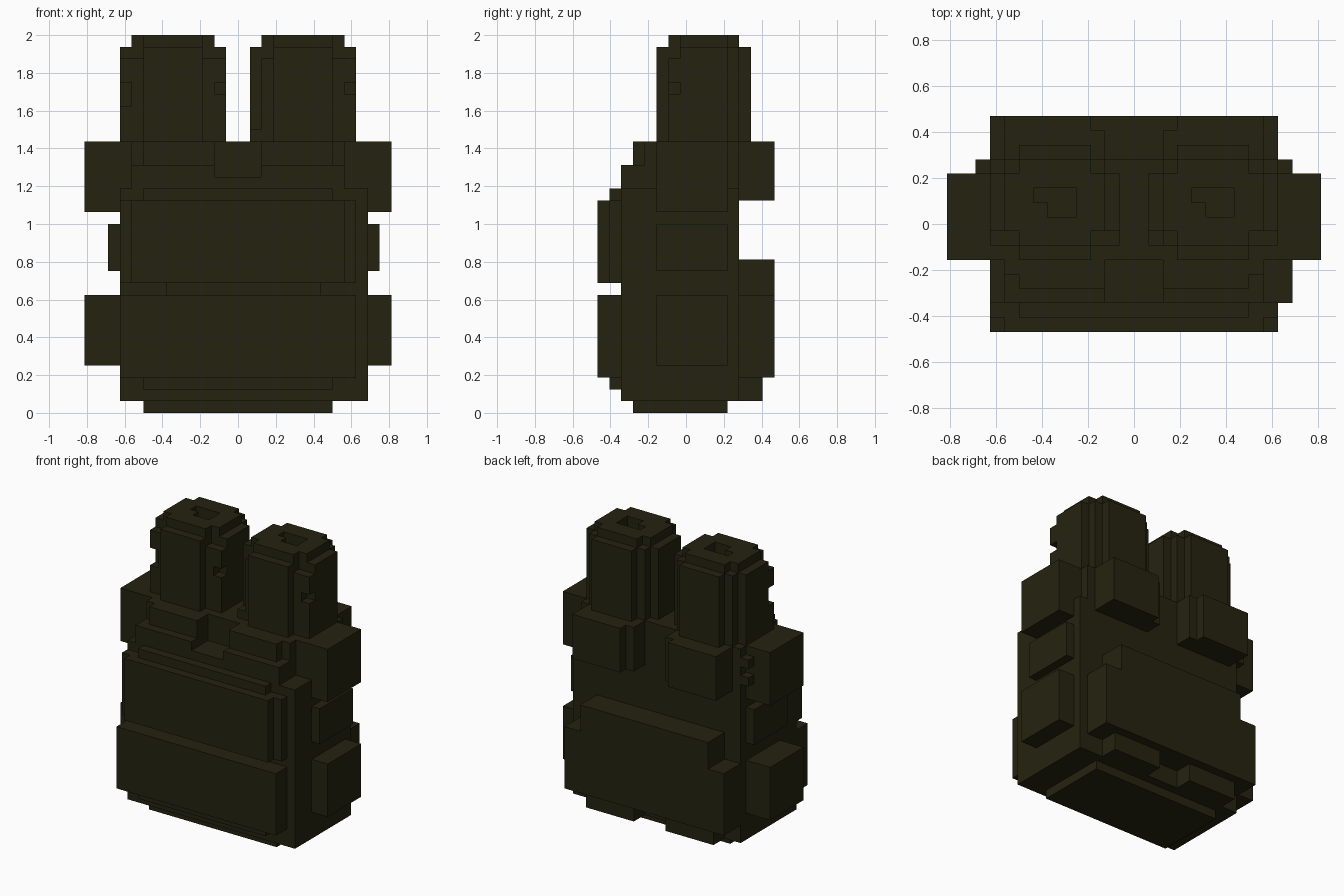
import bpy, bmesh

if "Cube" in bpy.data.objects:
    bpy.data.objects.remove(bpy.data.objects["Cube"])

# Blocky model: every part is a union of boxes on a 1/16 unit grid
S = 1 / 16
mat = bpy.data.materials.new("dark olive")
mat.diffuse_color = (0.018, 0.0165, 0.005, 1)
mat.use_nodes = True
mat.node_tree.nodes["Principled BSDF"].inputs["Base Color"].default_value = mat.diffuse_color

owner = {}   # grid cell -> part name


def cells(b):
    x0, x1, y0, y1, z0, z1 = b
    return {(x, y, z) for x in range(x0, x1) for y in range(y0, y1) for z in range(z0, z1)}


def mirror(b):
    return (-b[1], -b[0]) + tuple(b[2:])


def part(name, adds, cuts=()):
    solid = set()
    for b in adds:
        solid |= cells(b)
    for b in cuts:
        solid -= cells(b)
    for c in solid:
        owner.setdefault(c, name)


def both(name, adds):
    part("right_" + name, adds)
    part("left_" + name, [mirror(b) for b in adds])


# Central body with base, stepped shoulders, neck notch and front groove
part("base", [(-8, 8, 3, 11, 0, 1)])
part("body", [(-10, 11, 2, 12, 1, 19)], [(-6, 7, 2, 4, 10, 11)])
part("shoulders",
     [(-9, 9, 2, 12, 19, 21), (-8, 8, 3, 12, 21, 23),
      (-9, 9, 4, 12, 21, 23), (-10, 10, 5, 12, 19, 23)],
     [(-2, 2, 2, 5, 20, 23)])

# Front panels
part("lower_front_panel", [(-10, 10, 0, 2, 3, 10), (-8, 8, 1, 2, 2, 3)])
part("upper_front_panel", [(-10, 10, 1, 2, 11, 18), (-9, 9, 0, 1, 11, 18), (-8, 8, 1, 2, 18, 19)])

# Side pods and middle bands
both("lower_pod", [(10, 13, 5, 11, 4, 10)])
both("upper_pod", [(10, 13, 5, 11, 17, 23)])
part("right_band", [(11, 12, 5, 11, 12, 16)])
part("left_band", [(-11, -10, 5, 11, 12, 16)])
part("left_studs", [(-11, -10, 11, 12, 21, 22), (-11, -10, 11, 12, 19, 20)])

# Rear pack, its feet and the two upper rear blocks
part("rear_pack", [(-10, 10, 12, 15, 3, 10), (-8, 8, 12, 15, 10, 13)])
both("rear_foot", [(2, 8, 12, 14, 1, 3)])
both("rear_block", [(3, 9, 12, 15, 18, 23), (2, 3, 12, 14, 18, 23)])

# Two upright tubes with a sunken top and small corner chips
chips = {
    "right_tube": (0, [(9, 10, 6, 7, 27, 28), (1, 2, 6, 7, 24, 31)]),
    "left_tube": (-11, [(-10, -9, 6, 7, 26, 28), (-2, -1, 6, 7, 27, 28)]),
}
for name, (dx, extra) in chips.items():
    def sh(b):
        return (b[0] + dx, b[1] + dx) + tuple(b[2:])
    adds = [(1, 10, 6, 11, 23, 30), (1, 10, 7, 11, 30, 31), (2, 9, 6, 12, 23, 30),
            (3, 8, 5, 13, 23, 31), (2, 9, 7, 12, 30, 31),
            (2, 9, 7, 11, 31, 32), (3, 8, 6, 12, 31, 32)]
    holes = [(4, 7, 9, 10, 30, 32), (5, 7, 8, 9, 30, 32)]
    part(name, [sh(b) for b in adds], [sh(b) for b in holes] + extra)

# Turn the outer cell faces of each part into a mesh
for name in dict.fromkeys(owner.values()):
    bm = bmesh.new()
    verts = {}

    def vert(p):
        if p not in verts:
            verts[p] = bm.verts.new((p[0] * S, p[1] * S - 7.5 * S, p[2] * S))
        return verts[p]

    for c in [c for c, n in owner.items() if n == name]:
        for ax in range(3):
            u, v = (ax + 1) % 3, (ax + 2) % 3
            for side in (0, 1):
                nb = list(c)
                nb[ax] += 2 * side - 1
                if tuple(nb) in owner:
                    continue
                quad = []
                for du, dv in ((0, 0), (1, 0), (1, 1), (0, 1)):
                    p = list(c)
                    p[ax] += side
                    p[u] += du
                    p[v] += dv
                    quad.append(vert(tuple(p)))
                bm.faces.new(quad if side else quad[::-1])
    bmesh.ops.dissolve_limit(bm, angle_limit=0.01, verts=bm.verts[:], edges=bm.edges[:])
    me = bpy.data.meshes.new(name)
    bm.to_mesh(me)
    bm.free()
    me.materials.append(mat)
    bpy.context.collection.objects.link(bpy.data.objects.new(name, me))
